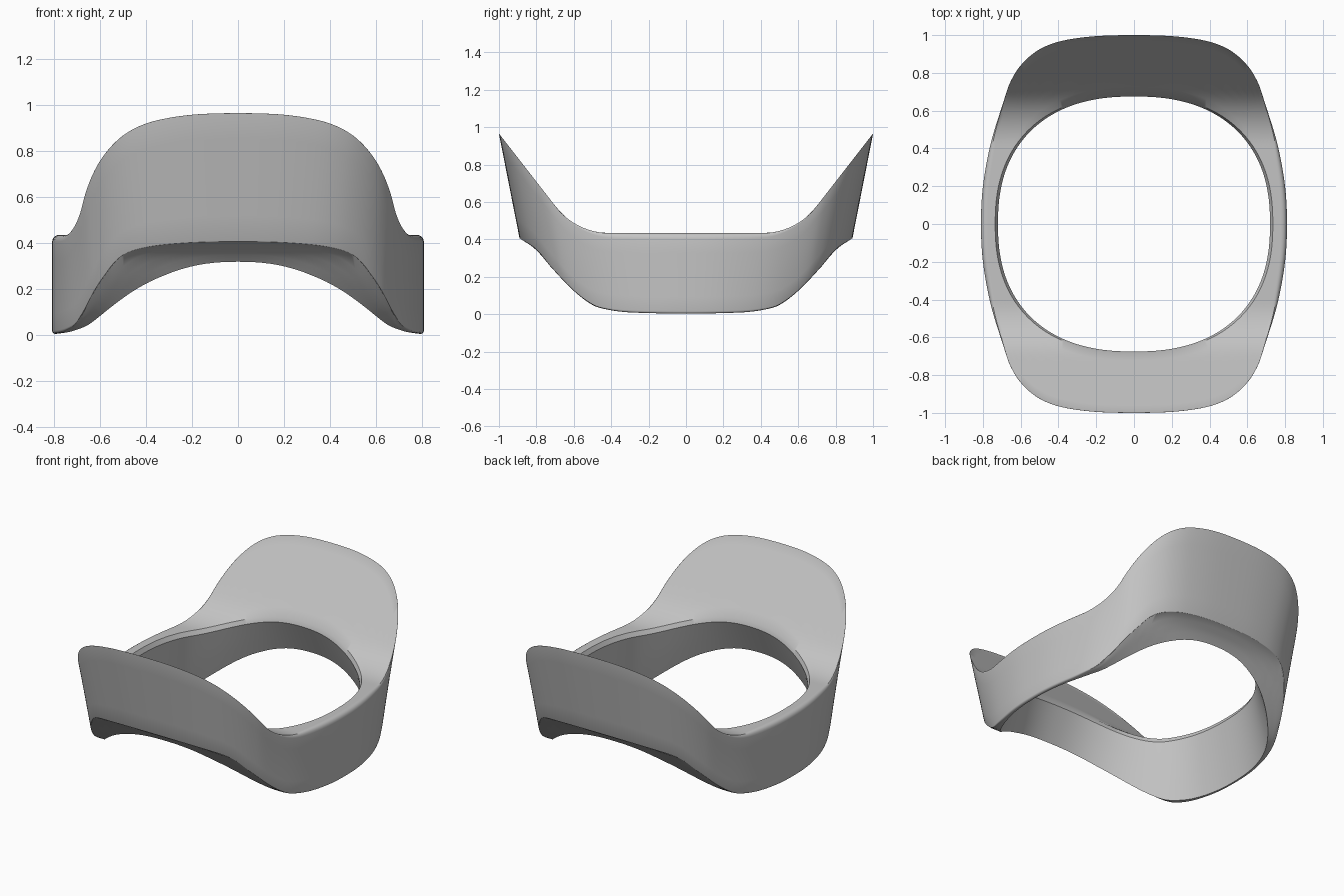
import bpy, bmesh, math
from mathutils import Vector

if "Cube" in bpy.data.objects:
    bpy.data.objects.remove(bpy.data.objects["Cube"], do_unlink=True)

STEPS = 6          # samples per outline segment


def spline(pts, i, t):
    """Catmull-Rom point, mirrored past both ends of a quarter outline."""
    p = [Vector(q) for q in pts]
    first = Vector((p[1].x, -p[1].y))
    last = Vector((-p[-2].x, p[-2].y))
    p = [first] + p + [last]
    a, b, c, d = p[i:i + 4]
    return 0.5 * (2 * b + (c - a) * t + (2 * a - 5 * b + 4 * c - d) * t * t
                  + (3 * b - a - 3 * c + d) * t ** 3)


def top_z(y):
    """Flat middle, circular bend, then a straight flared end."""
    y, radius, bend = abs(y), 0.342, 0.27
    d = max(y - 0.42, 0)
    if d < bend:
        return 0.435 + radius - math.sqrt(radius**2 - d * d)
    return 0.567 + (d - bend) * 1.285


BOTTOM = [(0, .004), (.3, .01), (.42, .025), (.5, .05), (.6, .125),
          (.72, .25), (.8, .345), (.89, .405)]
OUTLINE = [(.81, 0), (.803, .2), (.778, .425), (.75, .59), (.711, .74), (.675, .815),
           (.622, .875), (.55, .924), (.467, .958), (.36, .981), (.2, .996), (0, 1)]


def bottom_z(y):
    """Smooth underside height along |y|."""
    pts = BOTTOM
    y = min(abs(y), pts[-1][0])

    def slope(j):
        if j == 0:
            return 0
        k = min(j + 1, len(pts) - 1)
        return (pts[k][1] - pts[j - 1][1]) / (pts[k][0] - pts[j - 1][0])

    i = next(i for i in range(len(pts) - 1) if y <= pts[i + 1][0])
    (y0, z0), (y1, z1) = pts[i], pts[i + 1]
    h, t = y1 - y0, (y - y0) / (y1 - y0)
    return ((2 * t**3 - 3 * t**2 + 1) * z0 + (t**3 - 2 * t**2 + t) * h * slope(i)
            + (3 * t**2 - 2 * t**3) * z1 + (t**3 - t**2) * h * slope(i + 1))


def wall(p, z):
    """Point of the tapered outer wall at height z."""
    s = 0.81 + 0.197 * z
    return Vector((p.x * (1 - 1.3 * (1 - s) * p.y**3), p.y * s, z))


def settle(p, height):
    """Where the outer wall meets a surface given as height over y."""
    z = 0.4
    for _ in range(30):
        z = height(wall(p, z).y)
    return wall(p, z)


def oval(phi, rx, ry, power):
    """Superellipse point in direction phi."""
    c, s = math.cos(phi), math.sin(phi)
    r = ((c / rx)**power + (s / ry)**power) ** (-1 / power)
    return Vector((c * r, s * r, 0))


def section(p):
    """Closed cross-section of the band at one outline point."""
    phi = math.atan2(p.y, p.x / 0.75)
    rim = oval(phi, 0.735, 0.683, 2.35)
    rim.z = top_z(rim.y)
    lip = oval(phi, 0.72, 0.675, 2.35)
    lip.z = rim.z - 0.03
    inner_foot = oval(phi, 0.79, 0.775, 2.25)
    inner_foot.z = bottom_z(inner_foot.y)
    edge = settle(p, top_z)
    foot = settle(p, bottom_z)
    inward = (rim - edge).xy.normalized().to_3d()
    fade = min(1, max(0, (0.72 - edge.y) / 0.4))
    fade *= fade * (3 - 2 * fade)
    fillet = 0.001 + 0.029 * fade
    low = 0.003 + 0.009 * fade
    ring = []
    # upper face
    shoulder = edge + inward * fillet
    for i in range(9):
        q = rim.lerp(shoulder, i / 8)
        q.z = top_z(q.y)
        ring.append(q)
    # rounded upper edge
    for i in range(1, 5):
        a = i / 4 * math.pi / 2
        q = wall(p, edge.z - fillet * (1 - math.cos(a))) + inward * fillet * (1 - math.sin(a))
        ring.append(q)
    # outer wall
    z0, z1 = ring[-1].z, foot.z + low
    ring += [wall(p, z0 + (z1 - z0) * i / 5) for i in range(1, 6)]
    # rounded lower edge
    for i in range(1, 4):
        a = i / 3 * math.pi / 2
        ring.append(wall(p, foot.z + low * (1 - math.sin(a))) + inward * low * (1 - math.cos(a)))
    # underside
    start = ring[-1].copy()
    for i in range(1, 5):
        q = start.lerp(inner_foot, i / 4)
        q.z = bottom_z(q.y)
        ring.append(q)
    # hole wall, flaring towards the bottom
    ring += [inner_foot.lerp(lip, i / 3) for i in range(1, 4)]
    return ring


# Quarter sections, mirrored to a full loop
quarter = [section(spline(OUTLINE, i, t / STEPS))
           for i in range(len(OUTLINE) - 1) for t in range(STEPS)]
quarter.append(section(Vector((0, 1))))


def flipped(sections, sx, sy):
    return [[Vector((q.x * sx, q.y * sy, q.z)) for q in ring] for ring in sections]


loop = (quarter[:-1] + flipped(quarter[:0:-1], -1, 1)
        + flipped(quarter[:-1], -1, -1) + flipped(quarter[:0:-1], 1, -1))

bm = bmesh.new()
rings = [[bm.verts.new(q) for q in ring] for ring in loop]
for a, b in zip(rings, rings[1:] + rings[:1]):
    for j in range(len(a)):
        k = (j + 1) % len(a)
        bm.faces.new((a[j], a[k], b[k], b[j]))
bmesh.ops.recalc_face_normals(bm, faces=bm.faces)
mesh = bpy.data.meshes.new("flared_band")
bm.to_mesh(mesh)
bm.free()

band = bpy.data.objects.new("flared_band", mesh)
bpy.context.collection.objects.link(band)

# Plain grey finish
grey = bpy.data.materials.new("plain_grey")
grey.use_nodes = True
colour = (0.55, 0.55, 0.55, 1)
grey.diffuse_color = colour
grey.node_tree.nodes["Principled BSDF"].inputs["Base Color"].default_value = colour
mesh.materials.append(grey)

bpy.ops.object.select_all(action="DESELECT")
band.select_set(True)
bpy.context.view_layer.objects.active = band
bpy.ops.object.shade_smooth_by_angle(angle=math.radians(35))
